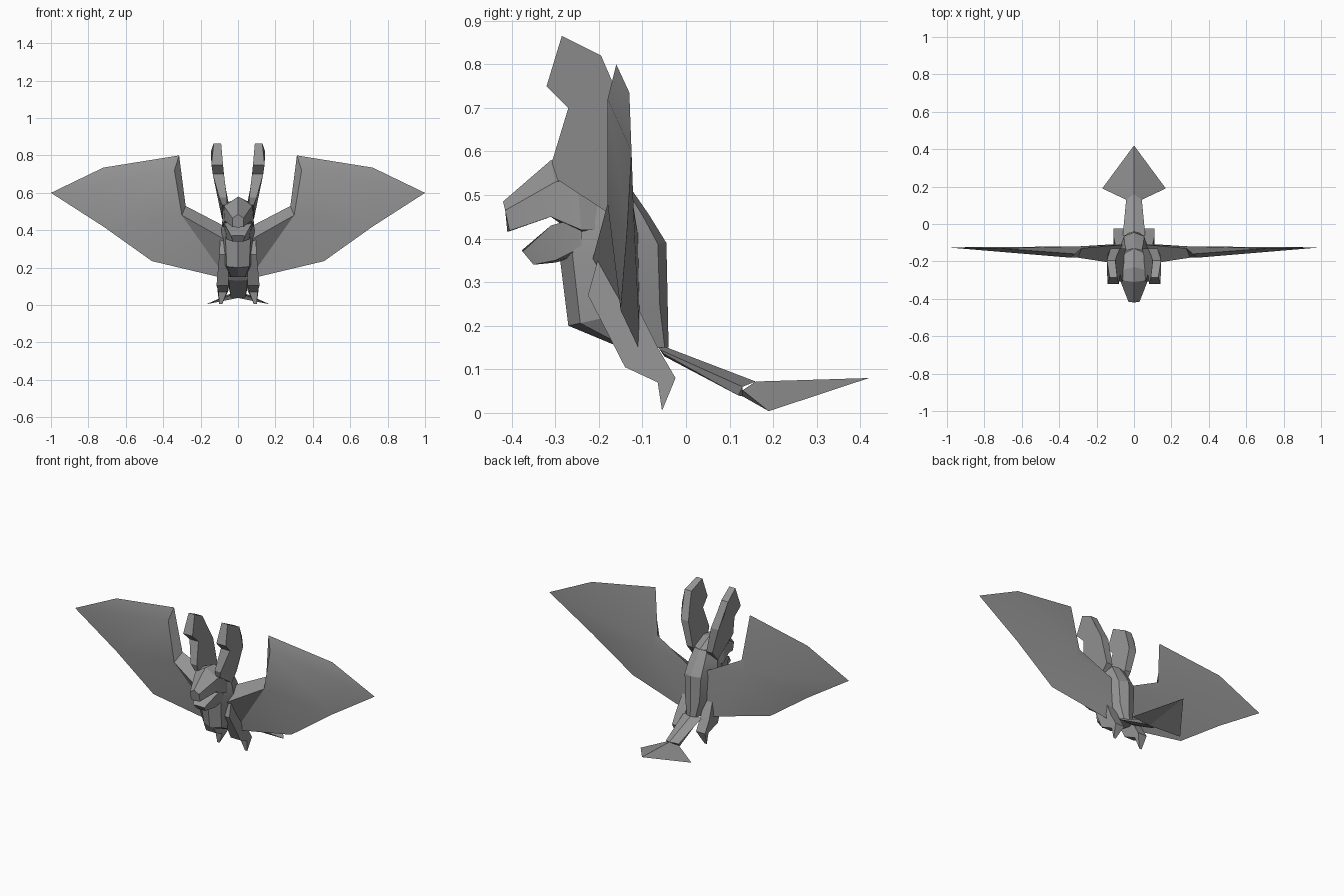
import bpy, bmesh, math

grey = bpy.data.materials.new("stone grey")
grey.diffuse_color = (0.30, 0.30, 0.30, 1)


def build(name, verts, faces, mirror=False):
    """Mesh object with consistent normals, optionally mirrored across x."""
    bm = bmesh.new()
    vs = [bm.verts.new(v) for v in verts]
    for f in faces:
        bm.faces.new([vs[i] for i in f])
    bmesh.ops.recalc_face_normals(bm, faces=bm.faces)
    me = bpy.data.meshes.new(name)
    bm.to_mesh(me)
    bm.free()
    me.materials.append(grey)
    ob = bpy.data.objects.new(name, me)
    bpy.context.collection.objects.link(ob)
    bpy.ops.object.select_all(action='DESELECT')
    ob.select_set(True)
    bpy.context.view_layer.objects.active = ob
    bpy.ops.object.shade_smooth_by_angle(angle=math.radians(20))
    if mirror:
        m = ob.modifiers.new("mirror", 'MIRROR')
        m.use_mirror_merge = False
    return ob


def loft(name, halves):
    """Bridge symmetric rings, each given by its +x half from centre to centre."""
    rings = [h + [(-x, y, z) for x, y, z in reversed(h[1:-1])] for h in halves]
    n = len(rings[0])
    faces = [(r * n + i, r * n + (i + 1) % n, (r + 1) * n + (i + 1) % n, (r + 1) * n + i)
             for r in range(len(rings) - 1) for i in range(n)]
    faces += [tuple(range(n)), tuple(range((len(rings) - 1) * n, len(rings) * n))]
    return build(name, [v for r in rings for v in r], faces)


def slab(name, outline):
    """Mirrored blade: outline of (y, z, inner x, outer x)."""
    n = len(outline)
    verts = [(a, y, z) for y, z, a, b in outline] + [(b, y, z) for y, z, a, b in outline]
    faces = [tuple(range(n)), tuple(range(n, 2 * n))]
    faces += [(i, (i + 1) % n, n + (i + 1) % n, n + i) for i in range(n)]
    return build(name, verts, faces, True)


# Torso: back y, z / front y, z / half width
torso = []
for yb, zb, yf, zf, w in [(-0.04, 0.15, -0.15, 0.15, 0.05),
                          (-0.042, 0.25, -0.27, 0.20, 0.08),
                          (-0.045, 0.39, -0.29, 0.36, 0.09),
                          (-0.085, 0.455, -0.27, 0.43, 0.085),
                          (-0.13, 0.52, -0.26, 0.50, 0.07)]:
    dy, dz = yf - yb, zf - zb
    torso.append([(0, yb, zb), (w * 0.6, yb + dy * 0.08, zb + dz * 0.08),
                  (w, yb + dy * 0.5, zb + dz * 0.5),
                  (w * 0.75, yf - dy * 0.12, zf - dz * 0.12), (0, yf, zf)])
loft("torso", torso)

# Head with a pointed brow and blunt snout
loft("head", [[(0, -0.42, 0.485), (0.03, -0.415, 0.465), (0.03, -0.405, 0.418), (0, -0.41, 0.415)],
              [(0, -0.31, 0.58), (0.075, -0.30, 0.53), (0.07, -0.31, 0.45), (0, -0.31, 0.45)],
              [(0, -0.23, 0.57), (0.08, -0.25, 0.54), (0.085, -0.24, 0.42), (0, -0.24, 0.40)],
              [(0, -0.13, 0.52), (0.05, -0.14, 0.51), (0.06, -0.15, 0.42), (0, -0.13, 0.42)]])

# Lower jaw
loft("lower_jaw", [[(0, -0.377, 0.373), (0.037, -0.375, 0.37), (0.027, -0.35, 0.34), (0, -0.35, 0.34)],
                   [(0, -0.315, 0.415), (0.07, -0.31, 0.43), (0.06, -0.30, 0.35), (0, -0.30, 0.345)],
                   [(0, -0.24, 0.45), (0.08, -0.24, 0.45), (0.07, -0.24, 0.38), (0, -0.24, 0.36)]])

# Tall leaning ears
slab("ear", [(-0.285, 0.865, 0.09, 0.13), (-0.195, 0.82, 0.10, 0.145),
             (-0.165, 0.75, 0.09, 0.142), (-0.13, 0.67, 0.075, 0.125),
             (-0.13, 0.52, 0.045, 0.085), (-0.18, 0.46, 0.045, 0.085),
             (-0.295, 0.535, 0.06, 0.085), (-0.308, 0.575, 0.06, 0.10),
             (-0.27, 0.70, 0.075, 0.135), (-0.32, 0.75, 0.08, 0.142)])

# Legs: thigh, shin and clawed foot
slab("leg", [(-0.20, 0.36, 0.05, 0.095), (-0.225, 0.27, 0.05, 0.10),
             (-0.14, 0.105, 0.05, 0.115), (-0.065, 0.07, 0.06, 0.105),
             (-0.055, 0.005, 0.085, 0.10), (-0.024, 0.08, 0.05, 0.11),
             (-0.065, 0.15, 0.05, 0.11), (-0.13, 0.28, 0.05, 0.095)])

# Wings: thin sheet with a raised arm ridge on the front
wing = [(0.05, -0.11, 0.41), (0.28, -0.13, 0.53), (0.315, -0.16, 0.80), (0.72, -0.13, 0.735),
        (1.0, -0.125, 0.60), (0.72, -0.135, 0.42), (0.46, -0.15, 0.235), (0.06, -0.105, 0.14),
        (0.07, -0.215, 0.35), (0.30, -0.18, 0.48), (0.34, -0.18, 0.72),     # front ridge
        (0.30, -0.12, 0.46)]                                              # back centre
wing_faces = [(0, 1, 9, 8), (1, 2, 10, 9), (2, 3, 10), (3, 4, 10), (4, 5, 10), (5, 6, 9),
              (5, 9, 10), (6, 7, 9), (7, 8, 9), (0, 8, 7)]
wing_faces += [(i, i + 1, 11) for i in range(7)] + [(7, 0, 11)]
build("wing", wing, wing_faces, True)

# Tapering tail
loft("tail", [[(0, -0.07, 0.16), (0.06, -0.06, 0.145), (0.05, -0.05, 0.135), (0, -0.05, 0.13)],
              [(0, 0.16, 0.072), (0.042, 0.13, 0.06), (0.04, 0.12, 0.04), (0, 0.13, 0.038)]])

# Arrow-shaped tail fin
build("tail_fin", [(0, 0.16, 0.072), (0.042, 0.13, 0.052), (0.17, 0.19, 0.004), (0, 0.42, 0.08),
                   (-0.17, 0.19, 0.004), (-0.042, 0.13, 0.052), (0, 0.13, 0.038)],
      [(0, 1, 2), (0, 2, 3), (0, 3, 4), (0, 4, 5), (6, 2, 1), (6, 3, 2), (6, 4, 3), (6, 5, 4),
       (0, 6, 1), (0, 5, 6)])
